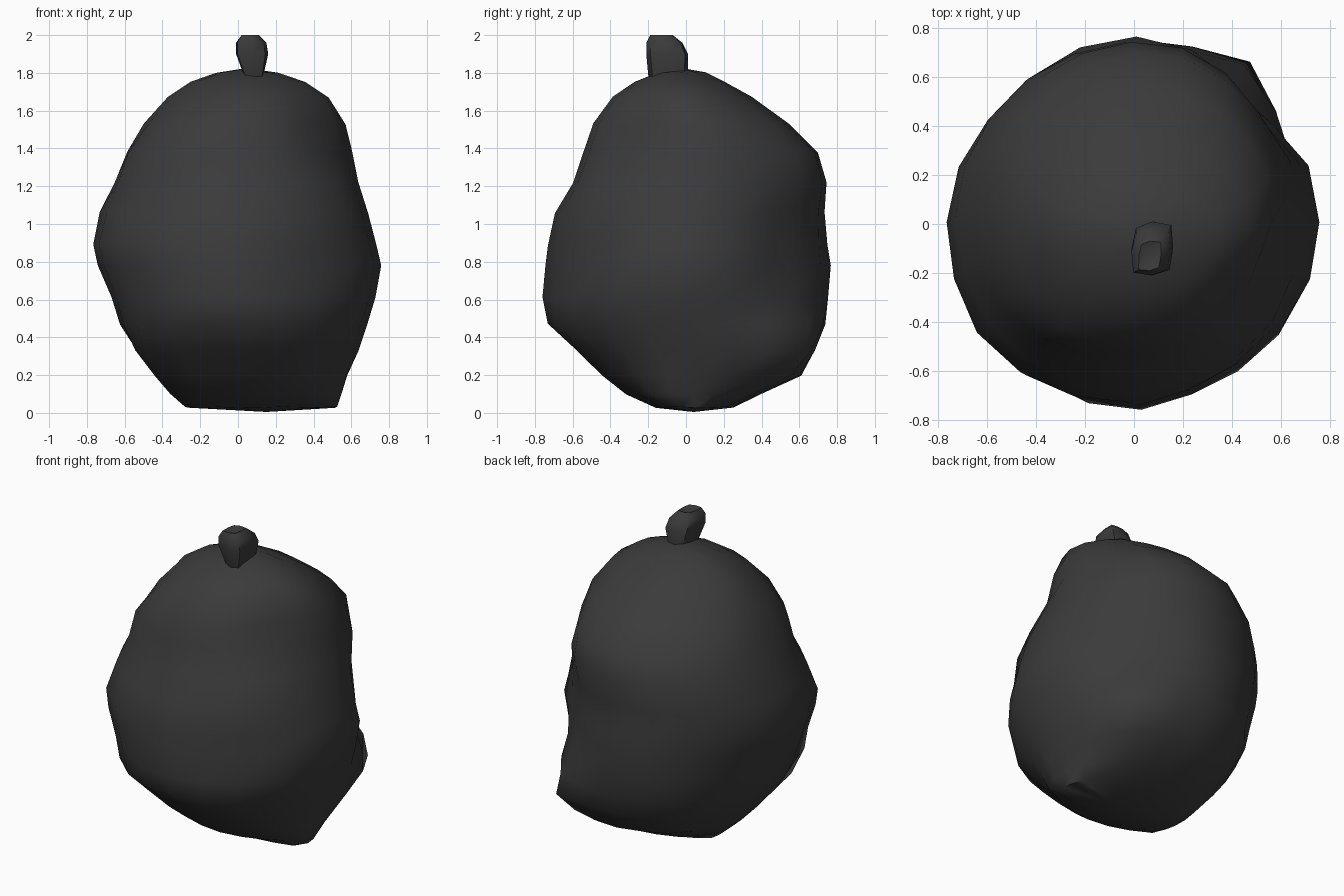
import bpy
import bmesh
import random
from math import sin, cos, tau, radians, exp, remainder

random.seed(4)

cube = bpy.data.objects.get("Cube")
if cube:
    bpy.data.objects.remove(cube, do_unlink=True)


def make_material(name, colour):
    mat = bpy.data.materials.new(name)
    mat.use_nodes = True
    mat.diffuse_color = colour
    bsdf = mat.node_tree.nodes["Principled BSDF"]
    bsdf.inputs["Base Color"].default_value = colour
    bsdf.inputs["Roughness"].default_value = 0.6
    return mat


def bump_offset(angle, z, bumps):
    """Sum of soft outward bulges and inward dents at a point on the skin."""
    total = 0
    for degrees, height, amount in bumps:
        turn = remainder(angle - radians(degrees), tau) / 0.33
        rise = (z - height) / 0.17
        total += amount * exp(-turn * turn - rise * rise)
    return total


def loft(name, rings, sides, bottom, top, mat, bumps=(), jitter=0.0):
    """Skin a closed form over rings given as z, x min, x max, y min, y max."""
    bm = bmesh.new()
    loops = []
    for z, x0, x1, y0, y1 in rings:
        loop = []
        for i in range(sides):
            a = tau * i / sides
            push = bump_offset(a, z, bumps) + random.uniform(-jitter, jitter)
            x = (x0 + x1) / 2 + cos(a) * ((x1 - x0) / 2 + push)
            y = (y0 + y1) / 2 + sin(a) * ((y1 - y0) / 2 + push)
            loop.append(bm.verts.new((x, y, z + random.uniform(-jitter, jitter))))
        loops.append(loop)
    low, high = bm.verts.new(bottom), bm.verts.new(top)
    for i in range(sides):
        j = (i + 1) % sides
        for a, b in zip(loops, loops[1:]):
            bm.faces.new((a[i], a[j], b[j], b[i]))
        bm.faces.new((low, loops[0][j], loops[0][i]))
        bm.faces.new((high, loops[-1][i], loops[-1][j]))
    bmesh.ops.recalc_face_normals(bm, faces=bm.faces)
    mesh = bpy.data.meshes.new(name)
    bm.to_mesh(mesh)
    bm.free()
    mesh.materials.append(mat)
    obj = bpy.data.objects.new(name, mesh)
    bpy.context.collection.objects.link(obj)
    bpy.ops.object.select_all(action="DESELECT")
    obj.select_set(True)
    bpy.context.view_layer.objects.active = obj
    bpy.ops.object.shade_smooth_by_angle(angle=radians(55))
    return obj


plastic = make_material("dark grey plastic", (0.043, 0.043, 0.043, 1))

# Lumpy filled sack, sagging forward and flattened underneath
sack_rings = [
    (0.03, -0.28, 0.51, -0.16, 0.25),
    (0.10, -0.36, 0.54, -0.32, 0.40),
    (0.20, -0.43, 0.58, -0.45, 0.61),
    (0.33, -0.53, 0.64, -0.58, 0.68),
    (0.47, -0.62, 0.68, -0.73, 0.74),
    (0.61, -0.67, 0.73, -0.77, 0.75),
    (0.78, -0.74, 0.76, -0.75, 0.765),
    (0.89, -0.765, 0.735, -0.735, 0.75),
    (1.06, -0.73, 0.69, -0.69, 0.74),
    (1.22, -0.66, 0.64, -0.60, 0.74),
    (1.38, -0.60, 0.61, -0.54, 0.69),
    (1.53, -0.50, 0.58, -0.49, 0.54),
    (1.67, -0.37, 0.48, -0.39, 0.35),
    (1.75, -0.25, 0.36, -0.27, 0.21),
    (1.80, -0.12, 0.21, -0.15, 0.10),
]
# Bulges and dents as direction, height, amount
sack_bumps = [
    (51, 0.34, 0.13), (47, 0.72, -0.09), (45, 0.98, -0.06),
    (30, 1.4, -0.02), (66, 1.35, 0.03),
    (-25, 1.45, -0.05), (-45, 1.55, -0.05), (-43, 1.15, 0.03),
    (-45, 0.85, -0.025), (-66, 0.7, -0.05), (-30, 0.05, 0.05),
    (220, 1.35, 0.04), (240, 1.48, 0.04), (220, 0.85, 0.03),
    (215, 0.28, 0.10), (220, 0.5, 0.02),
    (140, 0.85, -0.035), (125, 1.35, -0.03), (168, 1.35, -0.02), (110, 0.95, -0.015),
]
loft("bag_body", sack_rings, 20, (0.15, 0.04, 0.005), (0.04, -0.02, 1.825),
     plastic, sack_bumps, 0.004)

# Gathered, tied-off neck, squarish with a shallow hollow in its top
neck_rings = [
    (1.74, 0.04, 0.13, -0.18, 0.01),
    (1.79, 0.03, 0.135, -0.20, 0.01),
    (1.90, -0.01, 0.16, -0.21, 0.01),
    (1.96, -0.01, 0.15, -0.21, -0.02),
    (2.00, 0.02, 0.11, -0.19, -0.07),
]
neck_bumps = [(45, 1.90, 0.025), (135, 1.85, 0.01), (225, 1.92, 0.025), (315, 1.85, 0.015)]
loft("bag_neck", neck_rings, 8, (0.08, -0.09, 1.72), (0.07, -0.12, 1.98),
     plastic, neck_bumps)
